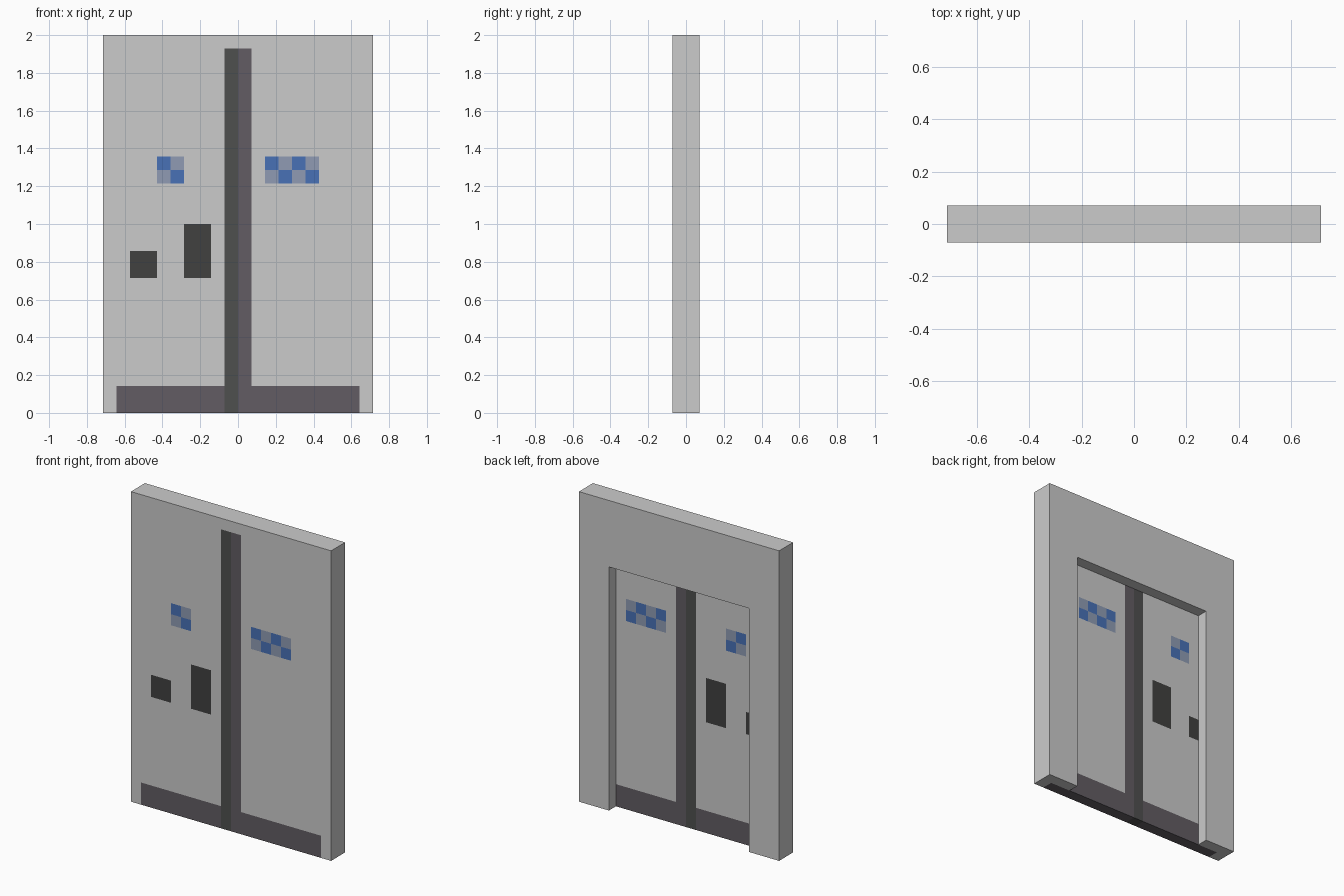
import bpy, bmesh
from math import radians
from mathutils import Matrix, Vector

if "Cube" in bpy.data.objects:
    bpy.data.objects.remove(bpy.data.objects["Cube"])

U = 1 / 14  # one block; the door is 20 x 2 x 28 blocks


def material(name, srgb):
    m = bpy.data.materials.new(name)
    m.diffuse_color = [(c / 255) ** 2.2 for c in srgb] + [1]
    m.use_nodes = True
    m.node_tree.nodes["Principled BSDF"].inputs["Base Color"].default_value = m.diffuse_color
    return m


def finish(bm, name, mat=None):
    bmesh.ops.recalc_face_normals(bm, faces=bm.faces[:])
    bmesh.ops.scale(bm, vec=(U, U, U), verts=bm.verts[:])
    mesh = bpy.data.meshes.new(name)
    bm.to_mesh(mesh)
    bm.free()
    if mat:
        mesh.materials.append(mat)
    bpy.context.collection.objects.link(bpy.data.objects.new(name, mesh))


def thicken(bm):
    ext = bmesh.ops.extrude_face_region(bm, geom=bm.faces[:], use_keep_orig=True)
    moved = [g for g in ext["geom"] if isinstance(g, bmesh.types.BMVert)]
    bmesh.ops.translate(bm, vec=(0, 1, 0), verts=moved)


def inlay(name, rects, mat):
    bm = bmesh.new()
    for x0, z0, x1, z1 in rects:
        place = Matrix.Translation(((x0 + x1) / 2, -0.5, (z0 + z1) / 2))
        bmesh.ops.create_cube(bm, size=1, matrix=place @ Matrix.Diagonal((x1 - x0, 1, z1 - z0, 1)))
    finish(bm, name, mat)


# Checkered window cells: bright and pale blue alternate
cells = [(x, z) for x in (-6, -5, 2, 3, 4, 5) for z in (17, 18)]
bright, pale = ([(x, z, x + 1, z + 1) for x, z in cells if (x + z) % 2 == p] for p in (0, 1))

# Inlays run through the front layer and show on both sides (x0, z0, x1, z1)
dark = material("dark_grey", (80, 81, 80))
plum = material("plum_grey", (98, 93, 99))
black = material("near_black", (67, 67, 66))
parts = [
    ("centre_seam_dark", [(-1, 0, 0, 27)], dark),
    ("centre_seam_light", [(0, 0, 1, 27)], plum),
    ("kick_plates", [(-9, 0, -1, 2), (1, 0, 9, 2)], plum),
    ("lock_plate", [(-8, 10, -6, 12)], black),
    ("handle_plate", [(-4, 10, -2, 14)], black),
    ("window_bright", bright, material("blue", (74, 113, 181))),
    ("window_pale", pale, material("pale_blue", (142, 154, 178))),
]
for part in parts:
    inlay(*part)

# Door panel: front layer with openings for the inlays
rects = [r for _, rs, _ in parts for r in rs]
bm = bmesh.new()
upright = Matrix.Translation((0, -1, 14)) @ Matrix.Rotation(radians(90), 4, "X")
bmesh.ops.create_grid(bm, x_segments=20, y_segments=28, size=1,
                      matrix=upright @ Matrix.Diagonal((10, 14, 1, 1)))
holes = []
for f in bm.faces:
    c = f.calc_center_median()
    if any(x0 < c.x < x1 and z0 < c.z < z1 for x0, z0, x1, z1 in rects):
        holes.append(f)
bmesh.ops.delete(bm, geom=holes, context="FACES")
thicken(bm)
finish(bm, "door_panel")

# Back frame: jambs and lintel around the recessed opening
half = [(7, 22), (7, 0), (10, 0), (10, 28)]
outline = half + [(-x, z) for x, z in reversed(half)]
bm = bmesh.new()
bm.faces.new([bm.verts.new(Vector((x, 0, z))) for x, z in outline])
thicken(bm)
finish(bm, "back_frame")
